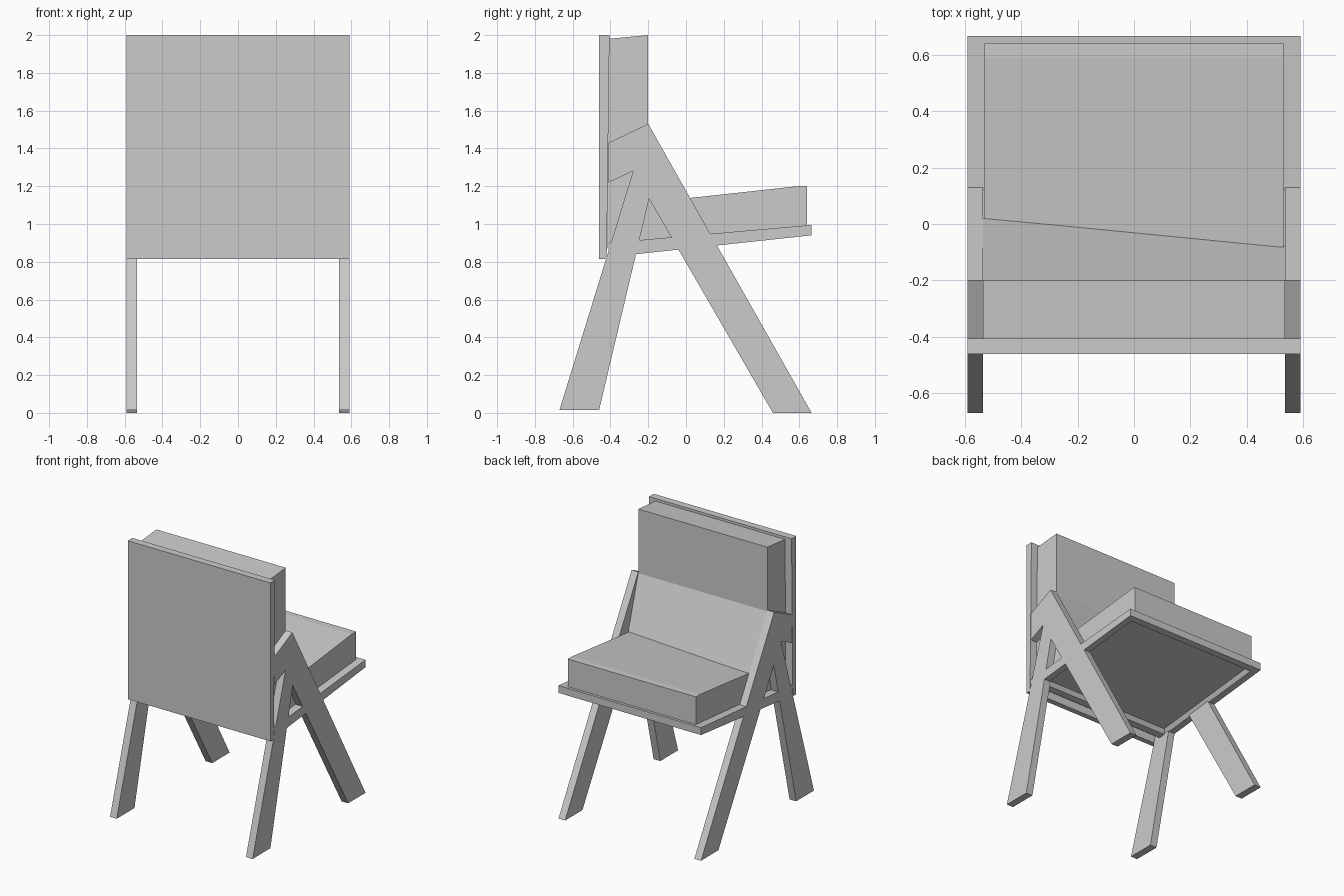
import bpy
import bmesh

cube = bpy.data.objects.get("Cube")
if cube:
    bpy.data.objects.remove(cube, do_unlink=True)

# Single plain grey finish
grey = bpy.data.materials.new("plain_grey")
grey.use_nodes = True
color = (0.6, 0.6, 0.6, 1)
grey.diffuse_color = color
grey.node_tree.nodes["Principled BSDF"].inputs["Base Color"].default_value = color


def extrude_profile(name, profile, x0, x1, far_profile=None, recess=False):
    """Join a (y, z) outline at x0 to the same or another outline at x1."""
    bm = bmesh.new()
    near = [bm.verts.new((x0, y, z)) for y, z in profile]
    far = [bm.verts.new((x1, y, z)) for y, z in far_profile or profile]
    bm.faces.new(near)
    bm.faces.new(far[::-1])
    for i in range(len(near)):
        bm.faces.new((near[i - 1], near[i], far[i], far[i - 1]))
    bmesh.ops.recalc_face_normals(bm, faces=bm.faces)
    if recess:
        # Sunken panel inside a sloped border on the underside
        bm.normal_update()
        down = [f for f in bm.faces if f.normal.z < -0.9]
        bottom = max(down, key=lambda f: f.calc_area())
        bmesh.ops.inset_region(bm, faces=[bottom], thickness=0.07)
        bmesh.ops.inset_region(bm, faces=[bottom], thickness=0.03, depth=-0.03)
    mesh = bpy.data.meshes.new(name)
    bm.to_mesh(mesh)
    bm.free()
    mesh.materials.append(grey)
    obj = bpy.data.objects.new(name, mesh)
    bpy.context.collection.objects.link(obj)


half = 0.59      # outer half width
inner = 0.535    # inner face of the side legs

# Upright board
extrude_profile("back_board",
                [(-0.46, 0.815), (-0.42, 0.815), (-0.405, 2.0), (-0.46, 2.0)],
                -half, half)

# Back cushion, its lower part sloping forward to the seat, further on the right
upper = [(-0.415, 1.05), (-0.415, 1.98), (-0.2, 2.0), (-0.2, 1.52)]
extrude_profile("back_cushion", upper + [(0.02, 1.14)], -inner, inner,
                far_profile=upper + [(-0.08, 1.12)])

# Seat cushion
extrude_profile("seat_cushion",
                [(-0.415, 0.88), (0.64, 0.99), (0.64, 1.2), (0.59, 1.2), (-0.415, 1.09)],
                -0.53, 0.53)

# Seat frame with recessed underside
extrude_profile("seat_frame",
                [(-0.415, 0.87), (-0.36, 0.83), (0.665, 0.94), (0.665, 0.995), (-0.415, 0.9)],
                -half, half, recess=True)

# Side legs: a long raking bar bent back to the board, and a short one below it
for side, s in (("left", 1), ("right", -1)):
    extrude_profile(side + "_long_leg",
                    [(0.46, 0), (0.665, 0), (-0.2, 1.53), (-0.41, 1.43),
                     (-0.41, 1.22), (-0.28, 1.28)],
                    s * inner, s * half)
    extrude_profile(side + "_short_leg",
                    [(-0.67, 0.015), (-0.46, 0.015), (-0.195, 1.135), (-0.28, 1.28)],
                    s * inner, s * half)
